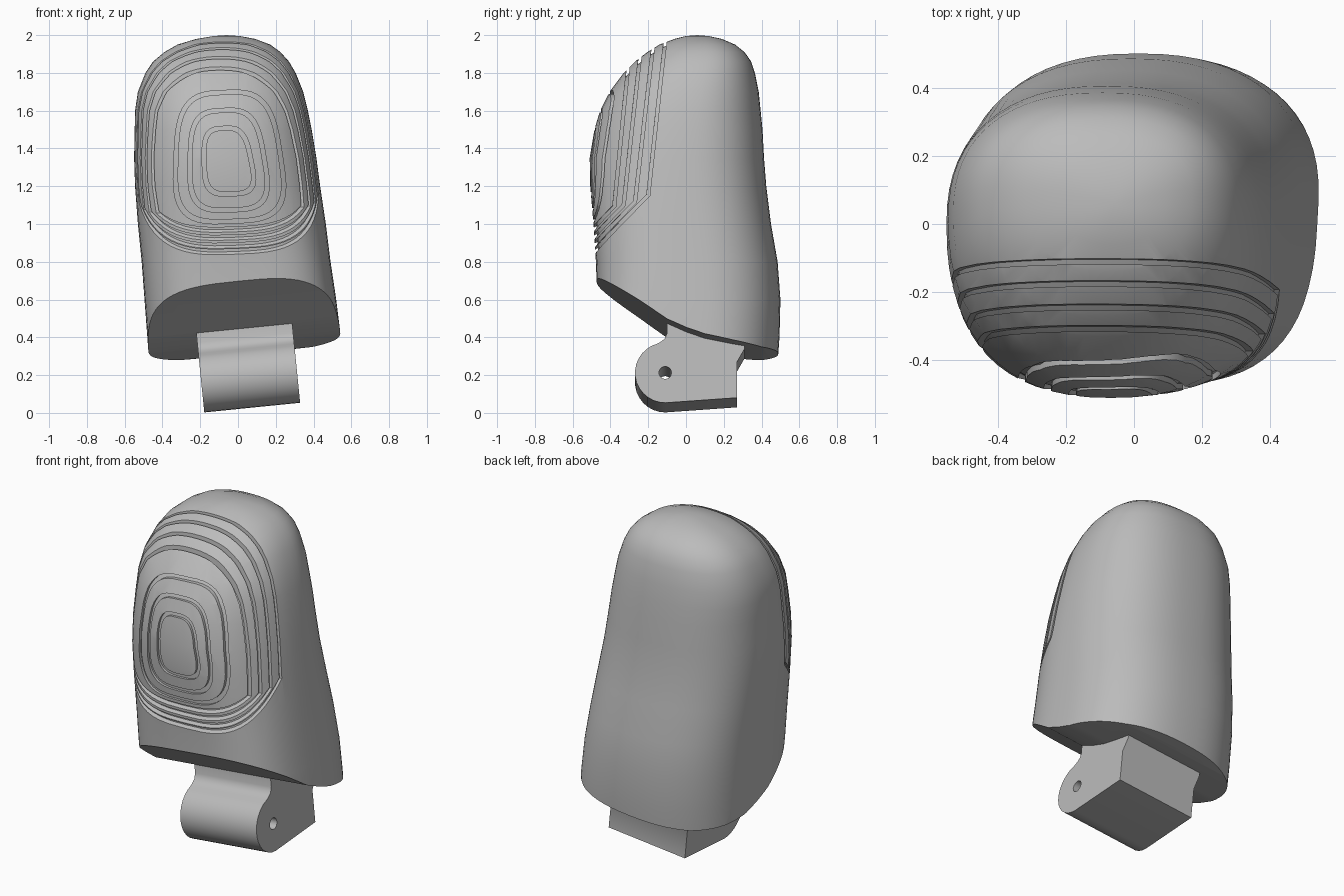
import bpy, bmesh, math
from mathutils import Vector

if "Cube" in bpy.data.objects:
    bpy.data.objects.remove(bpy.data.objects["Cube"], do_unlink=True)

# One plain grey for the whole model
grey = bpy.data.materials.new("plain_grey")
grey.use_nodes = True
COLOUR = (0.5, 0.5, 0.5, 1)
grey.diffuse_color = COLOUR
grey.node_tree.nodes["Principled BSDF"].inputs["Base Color"].default_value = COLOUR


def add_object(name, bm):
    bmesh.ops.recalc_face_normals(bm, faces=bm.faces)
    mesh = bpy.data.meshes.new(name)
    bm.to_mesh(mesh)
    bm.free()
    mesh.materials.append(grey)
    obj = bpy.data.objects.new(name, mesh)
    bpy.context.collection.objects.link(obj)
    return obj


def select_only(obj):
    bpy.ops.object.select_all(action="DESELECT")
    obj.select_set(True)
    bpy.context.view_layer.objects.active = obj


def subtract(obj, cutter):
    cutter.hide_render = True
    mod = obj.modifiers.new("cut", "BOOLEAN")
    mod.operation = "DIFFERENCE"
    mod.solver = "EXACT"
    mod.object = cutter
    select_only(obj)
    bpy.ops.object.modifier_apply(modifier=mod.name)
    bpy.data.objects.remove(cutter, do_unlink=True)


def smooth(obj, degrees):
    select_only(obj)
    bpy.ops.object.shade_smooth_by_angle(angle=math.radians(degrees))


def rounded(angle, power):
    """Point on a unit rounded square."""
    c, s = math.cos(angle), math.sin(angle)
    return (math.copysign(abs(c) ** (2 / power), c), math.copysign(abs(s) ** (2 / power), s))


def prism(bm, profile, place, half_width):
    """Extrude a (y, height) profile sideways between two end caps."""
    ends = [[bm.verts.new(place(side, y, h)) for y, h in profile]
            for side in (-half_width, half_width)]
    bm.faces.new(ends[0])
    bm.faces.new(ends[1])
    count = len(profile)
    for i in range(count):
        j = (i + 1) % count
        bm.faces.new((ends[0][i], ends[0][j], ends[1][j], ends[1][i]))


# Sections of the fingertip: height, left x, right x, front y, back y
SECTIONS = [
    (0.2, -0.465, 0.565, -0.45, 0.48),
    (0.4, -0.48, 0.545, -0.46, 0.495),
    (0.6, -0.495, 0.52, -0.47, 0.50),
    (0.8, -0.51, 0.49, -0.477, 0.485),
    (1.0, -0.53, 0.465, -0.49, 0.45),
    (1.2, -0.545, 0.435, -0.507, 0.425),
    (1.35, -0.55, 0.415, -0.51, 0.413),
    (1.5, -0.547, 0.39, -0.485, 0.405),
    (1.6, -0.545, 0.37, -0.455, 0.395),
    (1.7, -0.53, 0.345, -0.405, 0.385),
    (1.8, -0.49, 0.305, -0.33, 0.365),
    (1.86, -0.45, 0.27, -0.27, 0.345),
    (1.91, -0.39, 0.225, -0.205, 0.31),
    (1.95, -0.32, 0.17, -0.14, 0.26),
    (1.98, -0.22, 0.09, -0.06, 0.19),
    (1.995, -0.13, 0.01, 0.0, 0.12),
]


def fingertip(name, inset, lowest):
    """Loft rounded-square rings up to a domed tip."""
    bm = bmesh.new()
    rings, steps = [], 64
    for z, x0, x1, y0, y1 in SECTIONS:
        if z < lowest:
            continue
        cx, cy = (x0 + x1) / 2, y0 + (y1 - y0) * 0.55
        # The front is boxier near the joint and rounder over the pad
        front_power = 2.3 + 1.0 * max(0, min(1, (1.4 - z) / 0.7))
        ring = []
        for i in range(steps):
            back = i < steps / 2
            x, y = rounded(math.tau * i / steps, 2.35 if back else front_power)
            depth = (y1 - cy if back else cy - y0) - inset
            ring.append(bm.verts.new((cx + ((x1 - x0) / 2 - inset) * x, cy + depth * y,
                                      z - inset * (z > 1.6))))
        rings.append(ring)
    for low, high in zip(rings, rings[1:]):
        for i in range(steps):
            j = (i + 1) % steps
            bm.faces.new((low[i], low[j], high[j], high[i]))
    bm.faces.new(rings[0])
    tip = bm.verts.new((-0.06, 0.06, 2 - inset))
    for i in range(steps):
        bm.faces.new((rings[-1][i], rings[-1][(i + 1) % steps], tip))
    return add_object(name, bm)


body = fingertip("fingertip_body", 0, 0)
core = fingertip("groove_floor", 0.015, 0.8)

# Cutter for the curved, sloping underside
bm = bmesh.new()
underside = [(-0.8, 0.91), (-0.47, 0.695), (-0.25, 0.55), (-0.1, 0.445), (0.0, 0.40),
             (0.1, 0.365), (0.25, 0.335), (0.4, 0.31), (0.8, 0.30), (0.8, -0.5), (-0.8, -0.5)]
prism(bm, underside, lambda x, y, z: Vector((x, y, z + 0.1 * x)), 0.9)
subtract(body, add_object("underside_cutter", bm))

# Bent sheets cut the four outer grip grooves: front z, knee y, top y, top z
GROOVES = [(0.835, -0.20, -0.11, 1.965), (0.87, -0.27, -0.175, 1.93),
           (0.915, -0.33, -0.245, 1.87), (0.96, -0.38, -0.31, 1.79)]
bm = bmesh.new()
T = 0.008
for front_z, knee_y, top_y, top_z in GROOVES:
    knee = Vector((knee_y, front_z + 0.5 + knee_y))
    end = Vector((top_y, top_z))
    end += (end - knee).normalized() * 0.12
    start = Vector((-0.6, front_z - 0.1))
    sheet = [start + Vector((-T, T)), knee + Vector((-T, T / 2)), end + Vector((-T, 0)),
             end + Vector((T, 0)), knee + Vector((T, -T / 2)), start + Vector((T, -T))]
    prism(bm, sheet, lambda x, y, z: Vector((x, y, z + 0.04 * x)), 0.8)
subtract(body, add_object("outer_groove_cutter", bm))

# Rounded frames cut the three inner grooves: left, right, bottom, top
bm = bmesh.new()
for x0, x1, z0, z1 in [(-0.34, 0.235, 1.005, 1.71), (-0.265, 0.15, 1.065, 1.615),
                       (-0.19, 0.08, 1.15, 1.52)]:
    loops = []
    for shrink, y in [(0, -0.7), (0, -0.33), (0.022, -0.33), (0.022, -0.7)]:
        loop = []
        for i in range(48):
            u, v = rounded(math.tau * i / 48, 3.4)
            half_x = ((x1 - x0) / 2 - shrink) * (1 - 0.12 * v)
            x = (x0 + x1) / 2 + half_x * u
            z = (z0 + z1) / 2 + ((z1 - z0) / 2 - shrink) * v + 0.04 * x
            loop.append(bm.verts.new((x - 0.02 * v, y, z)))
        loops.append(loop)
    for k in range(4):
        a, b = loops[k], loops[(k + 1) % 4]
        for i in range(48):
            j = (i + 1) % 48
            bm.faces.new((a[i], a[j], b[j], b[i]))
subtract(body, add_object("inner_groove_cutter", bm))
smooth(body, 35)
smooth(core, 35)


# Hinge lug, tilted sideways
def tilted(u, y, w):
    return Vector((0.075 + 0.995 * u - 0.1 * w, y, 0.03 + 0.1 * u + 0.995 * w))


PIN_Y, PIN_H, LUG_R = -0.11, 0.158, 0.16
profile = [(0.31, 0.38), (-0.1, 0.47), (-0.1, 0.37), (-0.112, 0.34), (-0.13, 0.325)]
for i in range(15):
    a = math.radians(105 + 165 * i / 14)
    profile.append((PIN_Y + LUG_R * math.cos(a), PIN_H + LUG_R * math.sin(a)))
profile += [(0.27, 0.025), (0.27, 0.215), (0.31, 0.285)]
bm = bmesh.new()
prism(bm, profile, tilted, 0.255)
lug = add_object("hinge_lug", bm)

# Pin hole through the lug
bm = bmesh.new()
circle = [(PIN_Y + 0.033 * math.cos(math.tau * i / 20),
           PIN_H + 0.033 * math.sin(math.tau * i / 20)) for i in range(20)]
prism(bm, circle, tilted, 0.4)
subtract(lug, add_object("pin_hole_cutter", bm))
smooth(lug, 30)
